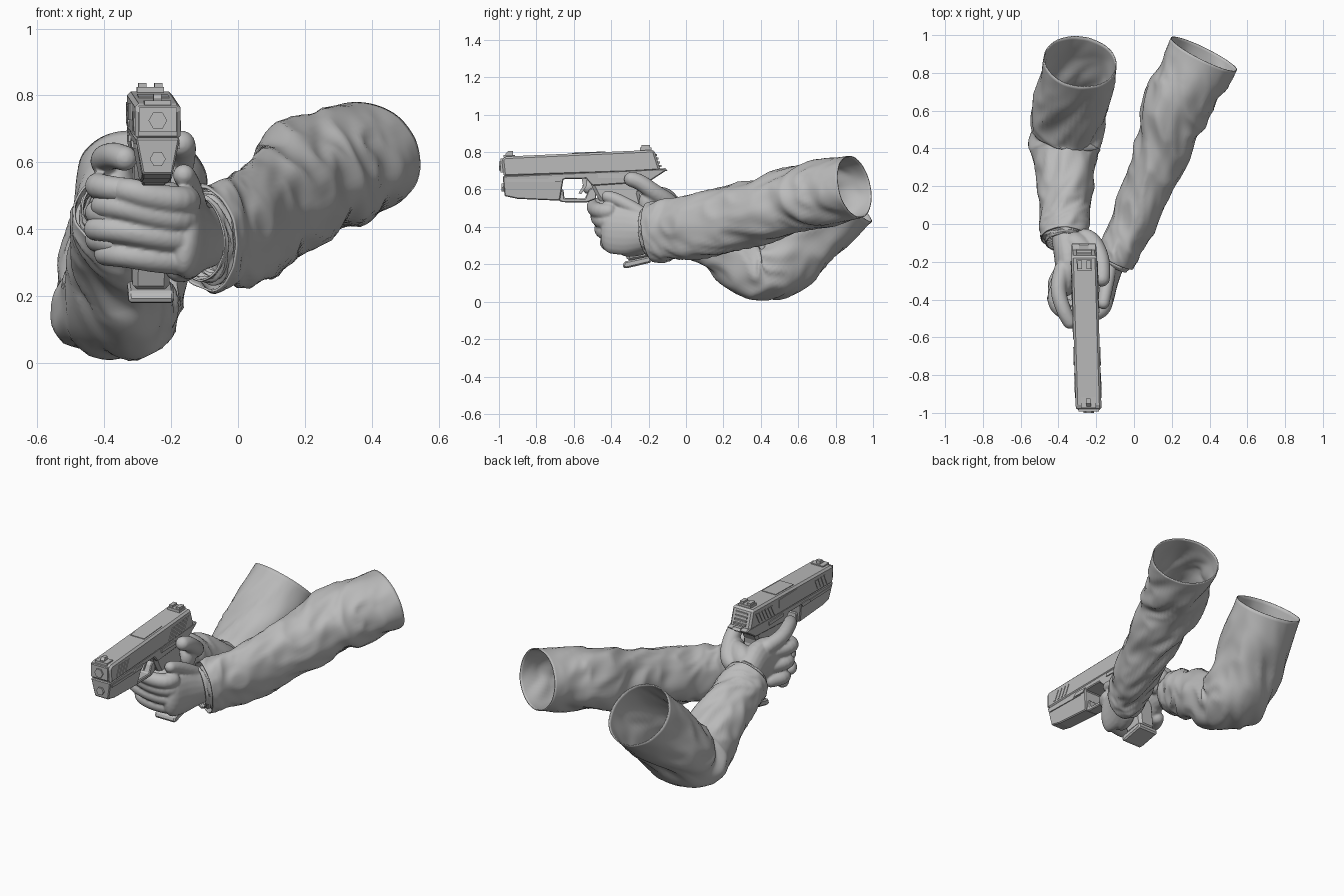
import bpy, bmesh, math
from mathutils import Vector, noise

default = bpy.data.objects.get("Cube")
if default:
    bpy.data.objects.remove(default, do_unlink=True)

grey = bpy.data.materials.new("plain_grey")
grey.use_nodes = True
grey.diffuse_color = (.5, .5, .5, 1)
grey.node_tree.nodes["Principled BSDF"].inputs["Base Color"].default_value = (.5, .5, .5, 1)


def finish(name, bm):
    """Turn a bmesh into a named object with the material."""
    bmesh.ops.recalc_face_normals(bm, faces=bm.faces)
    mesh = bpy.data.meshes.new(name)
    bm.to_mesh(mesh)
    bm.free()
    mesh.materials.append(grey)
    obj = bpy.data.objects.new(name, mesh)
    bpy.context.scene.collection.objects.link(obj)
    return obj


def spline(points, t):
    """Catmull-Rom sample of position and radii at t in the range zero to one."""
    last = len(points) - 1
    i = min(int(t * last), last - 1)
    u = t * last - i
    b, c = points[i], points[i + 1]
    a = points[i - 1] if i else [2 * p - q for p, q in zip(b, c)]
    d = points[i + 2] if i + 2 <= last else [2 * q - p for p, q in zip(b, c)]
    return [q + u / 2 * (r - p + u * (2 * p - 5 * q + 4 * r - s + u * (3 * (q - r) + s - p)))
            for p, q, r, s in zip(a, b, c, d)]


def tube(bm, points, rings=26, sides=20, rounded=True, wrinkle=0.0, seed=0.0):
    """Sweep an ellipse along points given as x, y, z, side radius, upright radius."""
    start, end = Vector(points[0][:3]), Vector(points[-1][:3])
    loops = []
    for k in range(rings + 1):
        t = k / rings
        if rounded:
            t = (1 - math.cos(math.pi * t)) / 2
        x, y, z, wide, tall = spline(points, t)
        centre = Vector((x, y, z))
        ahead = Vector(spline(points, min(t + .01, 1))[:3])
        behind = Vector(spline(points, max(t - .01, 0))[:3])
        along = (ahead - behind).normalized()
        side = along.cross(Vector((0, 0, 1))).normalized()
        up = side.cross(along)
        size = 1
        if rounded:
            near = min((centre - start).length, (centre - end).length) / min(wide, tall)
            size = max(math.sqrt(max(0, 1 - (1 - min(near, 1)) ** 2)), .03)
        fade = wrinkle * min(1, .15 + 5 * t, .3 + 5 * (1 - t))
        loop = []
        for j in range(sides):
            a = math.tau * j / sides
            skew = 7 * t + 1.2 * math.sin(a + seed)
            where = Vector((math.cos(a), math.sin(a), skew + seed))
            fold = fade * (noise.noise(where) + .3 - abs(noise.noise(where * 1.6)))
            r = size * (1 + fold)
            loop.append(bm.verts.new(centre + side * wide * r * math.cos(a) + up * tall * r * math.sin(a)))
        loops.append(loop)
    for one, two in zip(loops, loops[1:]):
        for j in range(sides):
            n = (j + 1) % sides
            bm.faces.new((one[j], one[n], two[n], two[j])).smooth = True
    if rounded:
        bm.faces.new(loops[0])
        bm.faces.new(loops[-1])


def sleeve(name, points, seed):
    """Open wrinkled cloth tube with a thin wall."""
    bm = bmesh.new()
    tube(bm, points, 90, 56, False, .15, seed)
    obj = finish(name, bm)
    wall = obj.modifiers.new("wall", "SOLIDIFY")
    wall.thickness = .006
    wall.offset = -1


def hand(name, parts):
    """Fuse palm and finger tubes into one smooth skin."""
    bm = bmesh.new()
    for points in parts:
        tube(bm, points)
    obj = finish(name, bm)
    skin = obj.modifiers.new("skin", "REMESH")
    skin.mode = "VOXEL"
    skin.voxel_size = .007
    skin.use_smooth_shade = True
    soft = obj.modifiers.new("soft", "SMOOTH")
    soft.iterations = 4


def finger(path, r):
    """Finger that thins toward the tip."""
    return [(*p, r * (1 - .05 * i), r * (1 - .05 * i)) for i, p in enumerate(path)]


def gun_x(y):
    return -.24 - .03 * (y + .98)


def prism(name, profile, half, bevel=0.0, offset=0.0, taper=1.0):
    """Side profile in y and z, extruded across the gun; taper narrows its low points."""
    bm = bmesh.new()
    face = bm.faces.new([bm.verts.new((-half, y, z)) for y, z in profile])
    moved = bmesh.ops.extrude_face_region(bm, geom=[face])["geom"]
    for v in moved:
        if isinstance(v, bmesh.types.BMVert):
            v.co.x = half
    for v in bm.verts:
        if v.co.z < .6:
            v.co.x *= taper
        v.co.x += gun_x(v.co.y) + offset
    obj = finish(name, bm)
    if bevel:
        mod = obj.modifiers.new("edge", "BEVEL")
        mod.width = bevel
        mod.segments = 1


def block(name, y, z, length, height, half, offset=0.0, lean=0.0):
    a, b = length / 2, height / 2
    prism(name, [(y - a - lean, z - b), (y + a - lean, z - b), (y + a + lean, z + b), (y - a + lean, z + b)],
          half, 0, offset)


def hexagon(name, y, z, radius, depth):
    bm = bmesh.new()
    bmesh.ops.create_cone(bm, cap_ends=True, segments=6, radius1=radius, radius2=radius, depth=depth)
    for v in bm.verts:
        v.co = Vector((gun_x(y) + v.co.y, y + v.co.z, z + v.co.x))
    finish(name, bm)


# Pistol body
prism("slide", [(-.975, .668), (-.985, .76), (-.97, .776), (-.17, .812), (-.135, .70), (-.3, .69)], .068, .012)
prism("frame", [(-.97, .565), (-.98, .672), (-.13, .71), (-.1, .705), (-.2, .64), (-.5, .62), (-.535, .658),
                (-.655, .655), (-.675, .54), (-.9, .55)], .066, .005, 0, .68)
prism("grip", [(-.53, .67), (-.48, .57), (-.42, .48), (-.31, .215), (-.19, .235), (-.21, .42),
               (-.25, .58), (-.2, .67)], .055, .016)
prism("trigger_guard", [(-.68, .6), (-.68, .54), (-.66, .532), (-.53, .53), (-.48, .55), (-.48, .62),
                        (-.52, .6), (-.54, .552), (-.65, .555), (-.655, .6)], .035, .005)
prism("trigger", [(-.56, .67), (-.55, .62), (-.575, .58), (-.56, .575), (-.53, .62), (-.53, .67)], .014)
prism("magazine_base", [(-.34, .185), (-.33, .215), (-.19, .245), (-.185, .21), (-.32, .178)], .068, .008)
prism("hammer", [(-.15, .71), (-.11, .715), (-.1, .70), (-.15, .69)], .025)

# Sights
prism("front_sight", [(-.965, .776), (-.965, .79), (-.95, .805), (-.925, .805), (-.925, .776)], .012)
block("front_sight_base", -.945, .778, .06, .014, .04)
block("rear_sight_base", -.215, .815, .06, .02, .04)
for s in (-1, 1):
    block("rear_sight_post", -.215, .825, .045, .024, .012, s * .024)

# Muzzle, guide rod and rear plate
prism("muzzle_plate", [(-.992, .69), (-.992, .765), (-.97, .765), (-.97, .69)], .055)
hexagon("barrel_end", -.99, .725, .028, .02)
hexagon("guide_rod", -.977, .61, .024, .02)
for i in range(4):
    block("rear_plate_rib", -.138 - .008 * i, .725 + .02 * i, .012, .01, .04)

# Side details, mirrored across the gun
for s in (-1, 1):
    for i in range(6):
        block("slide_rib", -.37 + .03 * i, .738 + .002 * i, .014, .065, .004, s * .068, .018)
    for i in range(4):
        block("front_rib", -.9 + .03 * i, .722, .013, .06, .003, s * .068, .014)
    block("frame_rail", -.83, .648, .26, .016, .005, s * .062)
    block("takedown_lever", -.7, .655, .08, .022, .006, s * .066, .01)
    block("slide_catch", -.4, .672, .14, .02, .006, s * .066)
block("ejection_port", -.52, .752, .18, .05, .004, -.068)
prism("port_top", [(-.61, .79), (-.61, .796), (-.43, .804), (-.43, .797)], .046)

# Sleeves
sleeve("right_sleeve", [
    (-.285, .86, .56, .195, .19), (-.32, .67, .37, .195, .18), (-.355, .5, .2, .195, .175),
    (-.37, .38, .18, .18, .165), (-.36, .22, .285, .145, .15), (-.37, .07, .37, .13, .14),
    (-.37, -.02, .425, .13, .135), (-.37, -.075, .455, .122, .125)], 4.2)
sleeve("left_sleeve", [
    (.37, .9, .615, .195, .17), (.29, .74, .58, .185, .175), (.205, .58, .545, .17, .175),
    (.15, .4, .49, .15, .175), (.075, .2, .435, .13, .17), (0, .02, .4, .118, .165),
    (-.06, -.11, .382, .112, .162), (-.1, -.19, .37, .108, .155)], 1.7)

# Cuff hems tucked inside each sleeve mouth
sleeve("right_cuff", [(-.365, .0, .41, .11, .115), (-.367, -.05, .44, .11, .115),
                      (-.367, -.1, .468, .1, .105)], 2.3)
sleeve("left_cuff", [(-.04, -.08, .385, .09, .13), (-.08, -.15, .378, .09, .13),
                     (-.115, -.215, .37, .085, .125)], 3.1)

# Right hand: palm, web, trigger finger, thumb, wrapped fingers
right = [
    [(-.37, .05, .39, .07, .08), (-.36, -.08, .465, .075, .095), (-.345, -.2, .5, .075, .12),
     (-.36, -.31, .48, .06, .13), (-.365, -.38, .47, .045, .11)],
    [(-.36, -.07, .48, .06, .07), (-.29, -.12, .52, .07, .09), (-.22, -.17, .53, .05, .08),
     (-.19, -.25, .54, .04, .06)],
    finger([(-.37, -.2, .57), (-.4, -.34, .605), (-.37, -.46, .62), (-.32, -.55, .605)], .044),
    finger([(-.3, -.06, .49), (-.225, -.09, .53), (-.18, -.17, .585), (-.168, -.25, .64),
            (-.172, -.33, .665)], .05),
]
for i in range(3):
    z, back = .53 - .08 * i, .035 * i
    right.append(finger([(-.37, -.26 + back / 2, z), (-.42, -.4 + back, z), (-.36, -.47 + back, z - .01),
                         (-.24, -.45 + back, z - .02), (-.18, -.4 + back, z - .02)], .041))
hand("right_hand", right)

# Left hand: palm, heel, thumb, fingers wrapped over the right hand
left = [
    [(-.06, -.1, .38, .06, .085), (-.11, -.21, .375, .06, .1), (-.145, -.31, .38, .06, .13),
     (-.16, -.41, .385, .05, .125), (-.175, -.45, .39, .04, .1)],
    [(-.13, -.2, .33, .05, .07), (-.17, -.29, .31, .05, .07), (-.19, -.37, .31, .04, .06)],
    finger([(-.125, -.2, .45), (-.14, -.3, .51), (-.155, -.38, .55), (-.168, -.45, .57)], .038),
]
for reach, lift, z, y in ((.05, .035, .485, 0), (.02, .04, .43, .02), (0, .03, .37, .04), (.03, .02, .305, .07)):
    left.append(finger([(-.145, -.37 + y, z), (-.17, -.45 + y, z), (-.25, -.485 + y, z + lift * .3),
                        (-.34 + reach / 2, -.49 + y, z + lift * .8), (-.41 + reach, -.46 + y, z + lift),
                        (-.44 + reach, -.4 + y, z + lift)], .045))
hand("left_hand", left)
